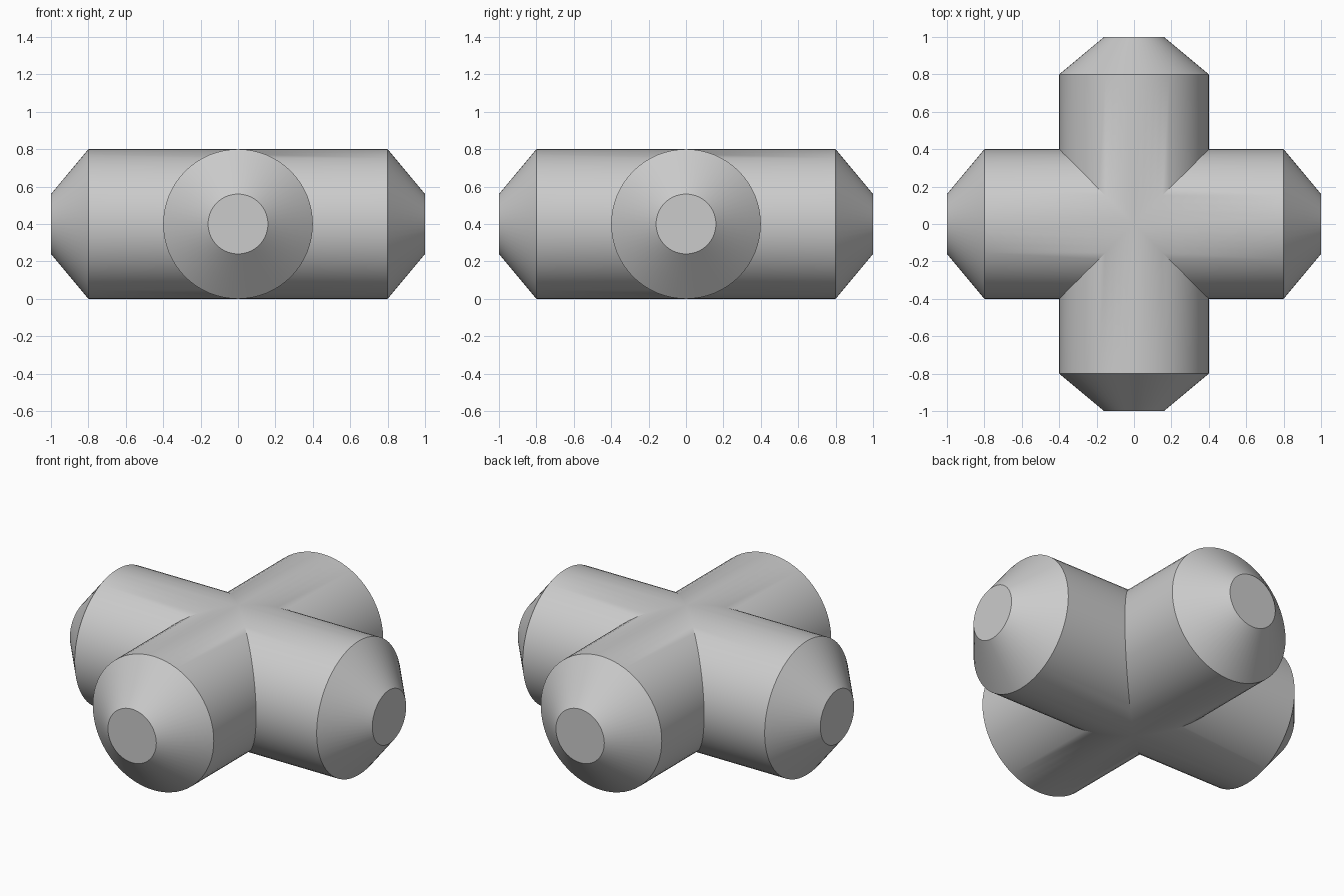
import bpy, bmesh, math
from mathutils import Matrix, Vector

if "Cube" in bpy.data.objects:
    bpy.data.objects.remove(bpy.data.objects["Cube"])

SEGS = 64
HEIGHT = 0.4                                  # axis height above the floor
PROFILE = [(-0.1, 0.4), (0.8, 0.4), (1.0, 0.16)]  # (distance along x, radius)

bm = bmesh.new()

# One arm: lathed tube with a tapered, capped end
rings = []
for x, r in PROFILE:
    rings.append([bm.verts.new((x, r * math.cos(2 * math.pi * i / SEGS),
                                r * math.sin(2 * math.pi * i / SEGS)))
                  for i in range(SEGS)])
for a, b in zip(rings, rings[1:]):
    for i in range(SEGS):
        j = (i + 1) % SEGS
        bm.faces.new((a[i], a[j], b[j], b[i]))
bm.faces.new(rings[-1])

# Mitre the arm where it meets its neighbours
for side in (1, -1):
    bmesh.ops.bisect_plane(bm, geom=bm.verts[:] + bm.edges[:] + bm.faces[:],
                           dist=1e-5, plane_co=(0, 0, 0),
                           plane_no=Vector((1, side, 0)).normalized(),
                           clear_inner=True)

# Repeat the arm around the centre and weld the mitres
arm = bm.verts[:] + bm.edges[:] + bm.faces[:]
for k in range(1, 4):
    copy = bmesh.ops.duplicate(bm, geom=arm)["geom"]
    bmesh.ops.rotate(bm, verts=[g for g in copy if isinstance(g, bmesh.types.BMVert)],
                     cent=(0, 0, 0), matrix=Matrix.Rotation(k * math.pi / 2, 3, 'Z'))
bmesh.ops.remove_doubles(bm, verts=bm.verts[:], dist=1e-4)
bmesh.ops.recalc_face_normals(bm, faces=bm.faces[:])
bmesh.ops.translate(bm, verts=bm.verts[:], vec=(0, 0, HEIGHT))

mesh = bpy.data.meshes.new("cross_pipe")
bm.to_mesh(mesh)
bm.free()
obj = bpy.data.objects.new("cross_pipe", mesh)
bpy.context.collection.objects.link(obj)

# Smooth round walls, crisp rims and mitres
bpy.context.view_layer.objects.active = obj
obj.select_set(True)
bpy.ops.object.shade_smooth_by_angle(angle=math.radians(30))
